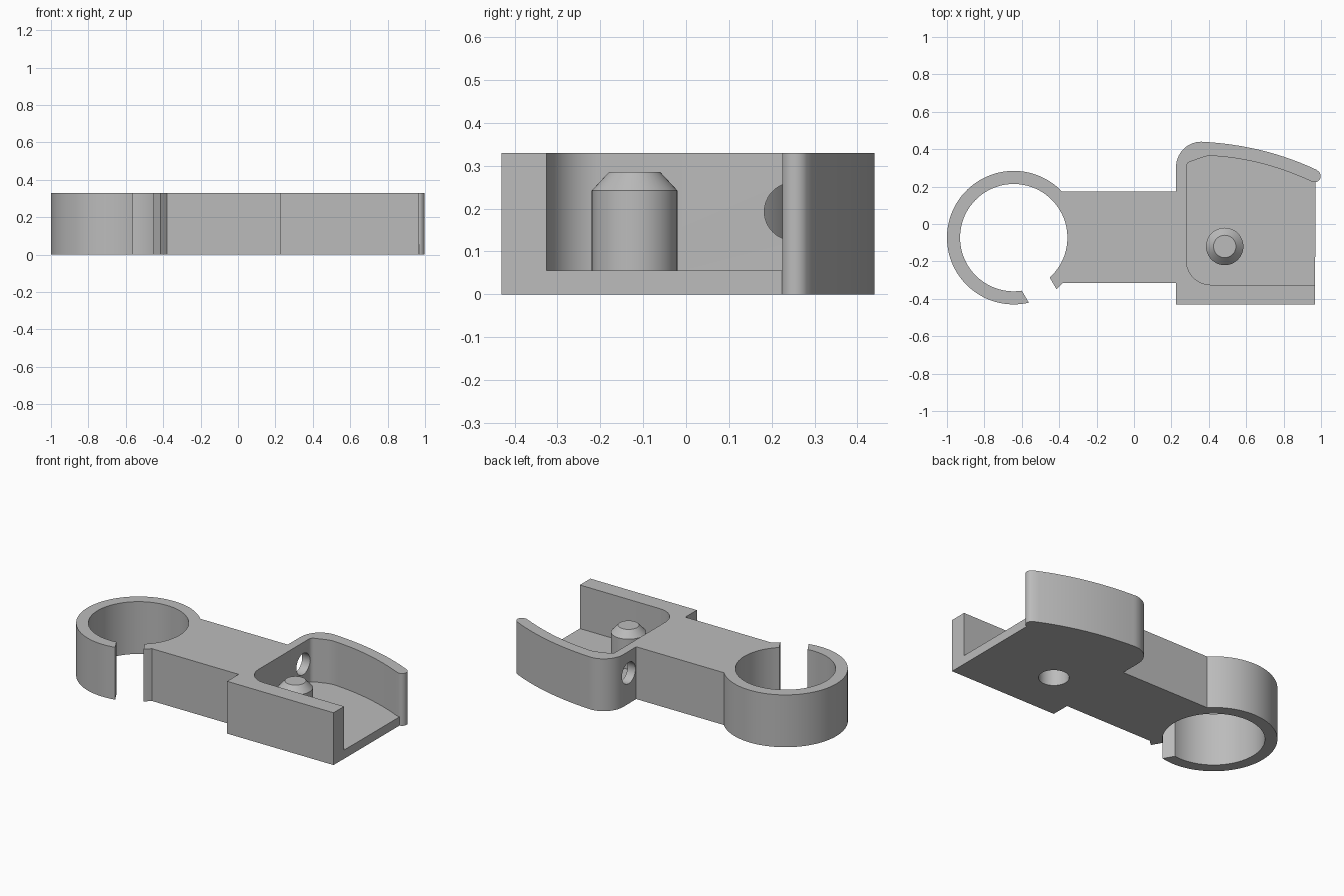
import bpy, bmesh
from math import radians, degrees, asin, sin, cos

HEIGHT = 0.33
FLOOR = 0.055

if "Cube" in bpy.data.objects:
    bpy.data.objects.remove(bpy.data.objects["Cube"])

grey = bpy.data.materials.new("plain grey")
grey.use_nodes = True
grey.diffuse_color = (0.5, 0.5, 0.5, 1)
grey.node_tree.nodes["Principled BSDF"].inputs["Base Color"].default_value = (0.5, 0.5, 0.5, 1)


def arc(cx, cy, r, start, end, steps):
    """Points on a circle, angles in degrees."""
    angles = [radians(start + (end - start) * i / steps) for i in range(steps + 1)]
    return [(cx + r * cos(a), cy + r * sin(a)) for a in angles]


def bezier(a, b, c, steps):
    """Points on a quadratic curve."""
    ts = [i / steps for i in range(steps + 1)]
    return [tuple((1 - t) ** 2 * p + 2 * t * (1 - t) * q + t * t * s
                  for p, q, s in zip(a, b, c)) for t in ts]


def make_object(name, bm):
    bmesh.ops.recalc_face_normals(bm, faces=bm.faces)
    mesh = bpy.data.meshes.new(name)
    bm.to_mesh(mesh)
    bm.free()
    mesh.materials.append(grey)
    ob = bpy.data.objects.new(name, mesh)
    bpy.context.collection.objects.link(ob)
    return ob


def prism(name, outline, z0, z1):
    """Extrude a plan outline between two heights."""
    bm = bmesh.new()
    face = bm.faces.new([bm.verts.new((x, y, z0)) for x, y in outline])
    top = bmesh.ops.extrude_face_region(bm, geom=[face])["geom"]
    verts = [v for v in top if isinstance(v, bmesh.types.BMVert)]
    bmesh.ops.translate(bm, verts=verts, vec=(0, 0, z1 - z0))
    return make_object(name, bm)


def turned(name, profile, steps=48):
    """Closed round solid from (radius, height) rings."""
    bm = bmesh.new()
    rings = [[bm.verts.new((x, y, z)) for x, y in arc(0, 0, r, 0, 360, steps)[:-1]]
             for r, z in profile]
    for low, high in zip(rings, rings[1:]):
        for i in range(steps):
            j = (i + 1) % steps
            bm.faces.new((low[i], low[j], high[j], high[i]))
    bm.faces.new(rings[0])
    bm.faces.new(rings[-1])
    return make_object(name, bm)


def combine(target, tool, operation):
    """Apply a boolean and remove the tool object."""
    mod = target.modifiers.new(operation, "BOOLEAN")
    mod.object, mod.operation, mod.solver = tool, operation, "EXACT"
    bpy.ops.object.select_all(action="DESELECT")
    target.select_set(True)
    bpy.context.view_layer.objects.active = target
    bpy.ops.object.modifier_apply(modifier=mod.name)
    bpy.data.objects.remove(tool)


# Clip ring with a slanted gap, joined to the arm
cx, cy, R, r = -0.643, -0.073, 0.357, 0.287
arm_front, arm_back = -0.315, 0.175


def gap_angle(offset, radius):
    return -60 + degrees(asin(offset / radius))


def arm_angle(y):
    return degrees(asin((y - cy) / R))


outline = arc(cx, cy, R, arm_angle(arm_back), 360 + gap_angle(-0.104, R), 64)
outline += arc(cx, cy, r, 360 + gap_angle(-0.104, r), gap_angle(0.06, r), 80)
outline += arc(cx, cy, R, gap_angle(0.06, R), arm_angle(arm_front), 3)

# Head with a straight front wall and a curved back wall
left, right = 0.225, 0.968
outline += [(left, arm_front), (left, -0.43), (right, -0.43)]
outline += arc(0.965, 0.256, 0.033, -80, 62, 12)
outline += bezier((0.975, 0.29), (0.7, 0.42), (0.375, 0.439), 20)
outline += arc(0.36, 0.305, 0.135, 90, 180, 14)
outline += [(left, arm_back)]
bracket = prism("clip_bracket", outline, 0, HEIGHT)

# Pocket open at the top and the end
pocket = [(1.2, -0.325)]
pocket += arc(0.41, -0.195, 0.13, 270, 180, 14)
pocket += bezier((0.28, 0.305), (0.28, 0.325), (0.30, 0.333), 5)
pocket += bezier((0.365, 0.356), (0.395, 0.367), (0.43, 0.364), 5)
pocket += bezier((0.45, 0.362), (0.70, 0.343), (0.955, 0.225), 18)
pocket += [(1.2, 0.225)]
combine(bracket, prism("pocket_cutter", pocket, FLOOR, 0.6), "DIFFERENCE")

# Chamfered post standing on the floor
post = turned("post", [(0.1, 0.03), (0.1, 0.242), (0.06, 0.285)])
post.location = (0.485, -0.12, 0)
bpy.context.view_layer.update()
combine(bracket, post, "UNION")

# Blind socket under the post
socket = turned("socket_cutter", [(0.086, -0.1), (0.086, 0.2)])
socket.location = (0.485, -0.12, 0)
bpy.context.view_layer.update()
combine(bracket, socket, "DIFFERENCE")

# Round hole through the wall beside the arm
hole = turned("hole_cutter", [(0.067, -0.1), (0.067, 0.1)])
hole.rotation_euler = (0, radians(90), 0)
hole.location = (0.25, 0.25, 0.193)
bpy.context.view_layer.update()
combine(bracket, hole, "DIFFERENCE")

bpy.ops.object.shade_smooth_by_angle(angle=radians(25))
